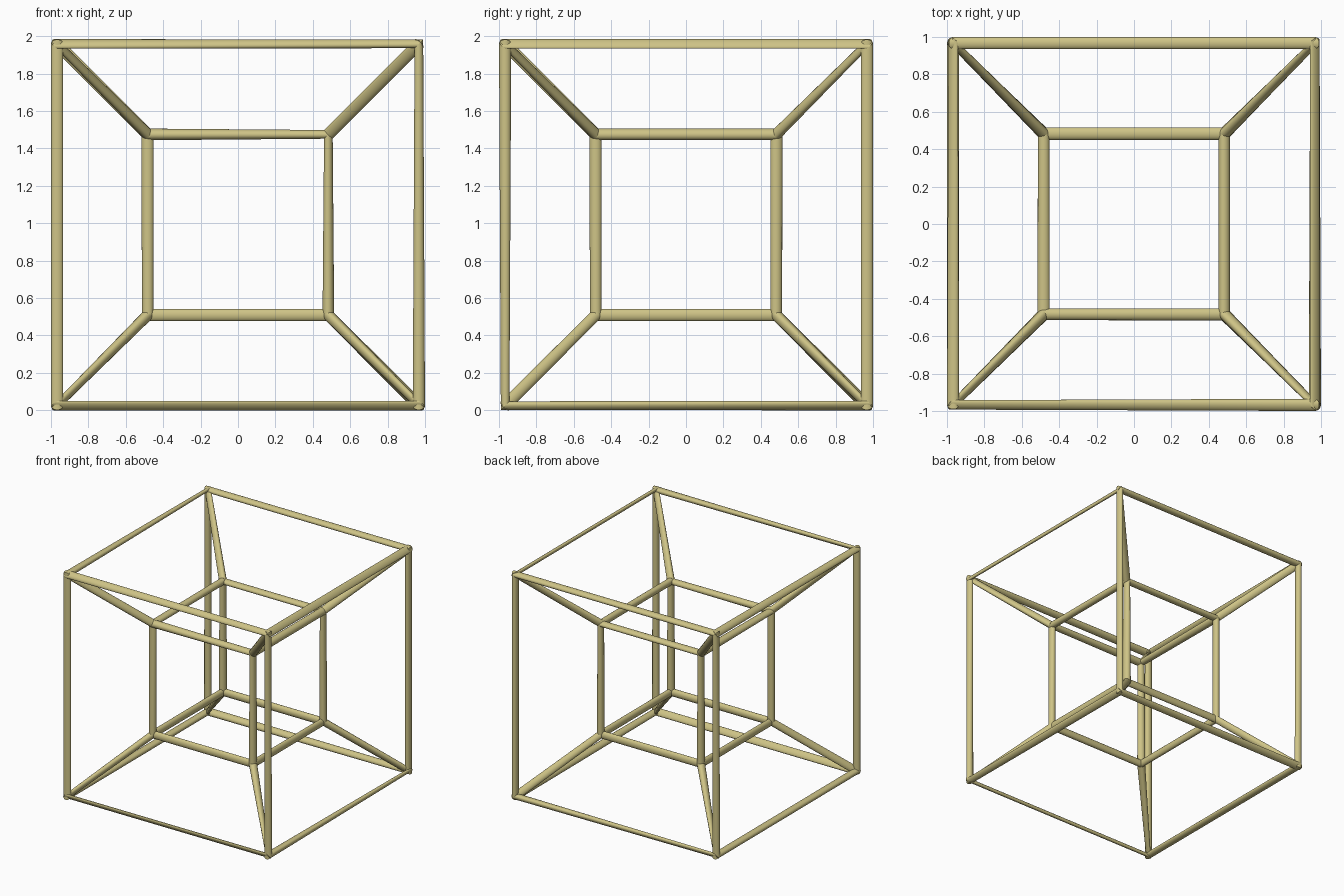
import bpy, bmesh, math
from mathutils import Vector
from itertools import product

if "Cube" in bpy.data.objects:
    bpy.data.objects.remove(bpy.data.objects["Cube"])

HALF_OUTER, HALF_INNER = 0.967, 0.483
RADIUS, SIDES, CENTRE_Z = 0.033, 20, 0.992

mat = bpy.data.materials.new("pale_khaki")
mat.diffuse_color = (0.62, 0.55, 0.24, 1)
mat.use_nodes = True
mat.node_tree.nodes["Principled BSDF"].inputs["Base Color"].default_value = mat.diffuse_color


def corner(layer, s):
    return Vector(s) * (HALF_OUTER if layer == "outer" else HALF_INNER)


# Which rods run into each other at a corner; the rest form the second pair
def pairing(layer, s):
    x, y, z = s
    if layer == "inner" and z < 0:
        return ("XY", "ZD")
    if z > 0:
        return ("YZ", "XD") if x < 0 and y < 0 else ("XZ", "YD")
    return ("XZ", "YD") if x > 0 and y > 0 else ("YZ", "XD")


# Far end of the rod of a given kind leaving a corner
def neighbour(layer, s, kind):
    if kind == "D":
        return ("inner" if layer == "outer" else "outer"), s
    t = list(s)
    t["XYZ".index(kind)] *= -1
    return layer, tuple(t)


def direction(layer, s, kind):
    return (corner(*neighbour(layer, s, kind)) - corner(layer, s)).normalized()


def partner(layer, s, kind):
    pair = next(p for p in pairing(layer, s) if kind in p)
    return direction(layer, s, pair.replace(kind, ""))


# Round rod whose end rings lie on the bisecting plane of each bend
def add_rod(bm, layer, s, kind):
    layer2, s2 = neighbour(layer, s, kind)
    d = direction(layer, s, kind)
    u = d.orthogonal().normalized()
    v = d.cross(u)
    ends = ((corner(layer, s), d - partner(layer, s, kind)),
            (corner(layer2, s2), d + partner(layer2, s2, kind)))
    rings = []
    for p, n in ends:
        turn = d.rotation_difference(n.normalized())
        ring = []
        for i in range(SIDES):
            a = 2 * math.pi * i / SIDES
            offset = turn @ (u * math.cos(a) + v * math.sin(a))
            ring.append(bm.verts.new(p + offset * RADIUS))
        rings.append(ring)
    a, b = rings
    for i in range(SIDES):
        j = (i + 1) % SIDES
        bm.faces.new((a[i], a[j], b[j], b[i])).smooth = True


def build(name, layer, kinds):
    bm = bmesh.new()
    for s in product((-1, 1), repeat=3):
        for kind in kinds:
            # each straight edge is built once, from its negative end
            if kind == "D" or s["XYZ".index(kind)] < 0:
                add_rod(bm, layer, s, kind)
    mesh = bpy.data.meshes.new(name)
    bm.to_mesh(mesh)
    bm.free()
    mesh.materials.append(mat)
    ob = bpy.data.objects.new(name, mesh)
    ob.location.z = CENTRE_Z
    bpy.context.collection.objects.link(ob)


build("outer_cube_frame", "outer", "XYZ")
build("inner_cube_frame", "inner", "XYZ")
build("diagonal_struts", "outer", "D")
